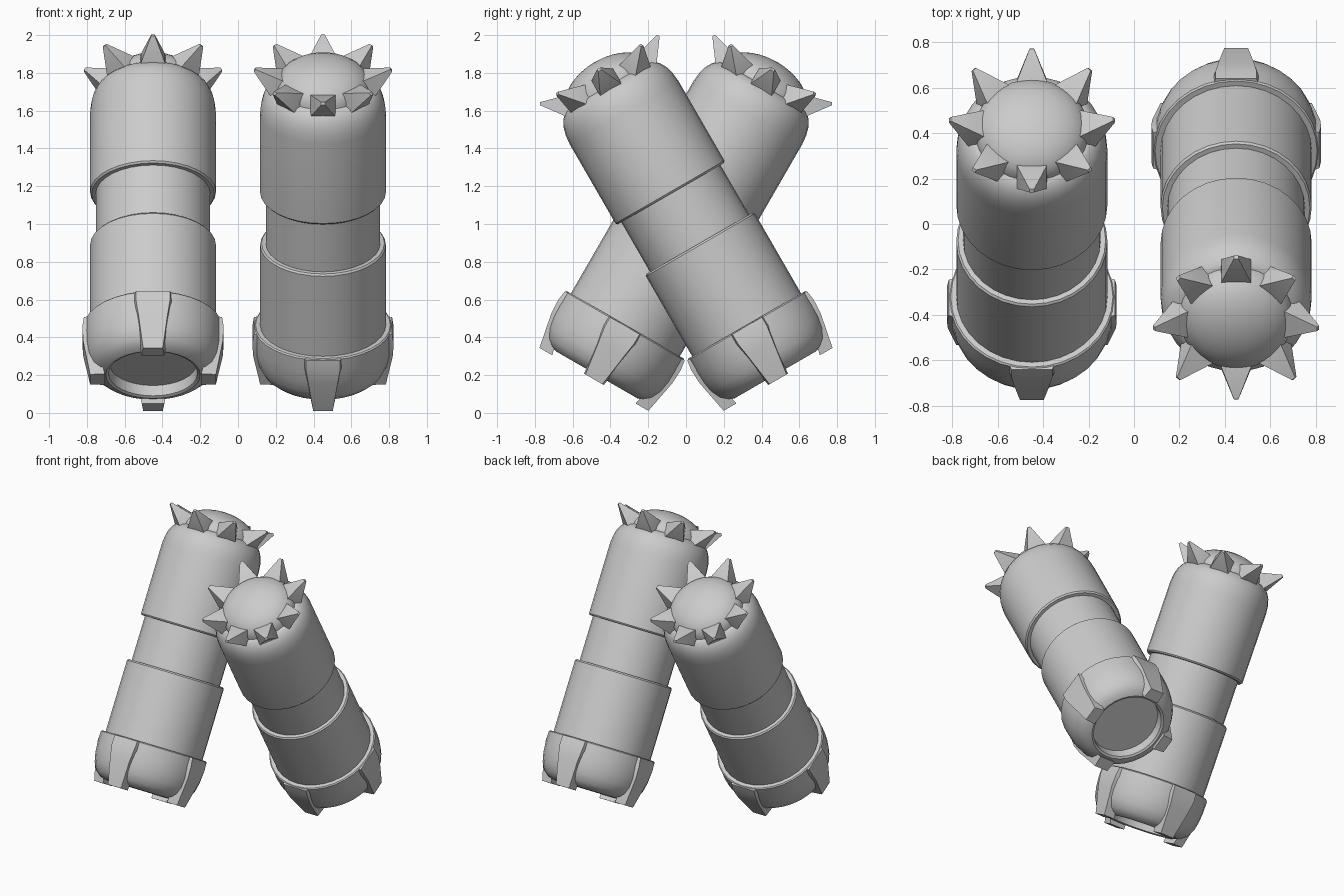
import bpy, bmesh, math
from mathutils import Matrix, Vector

if "Cube" in bpy.data.objects:
    bpy.data.objects.remove(bpy.data.objects["Cube"])

SEG = 32
grey = bpy.data.materials.new("plain grey")
grey.diffuse_color = (0.6, 0.6, 0.6, 1)
grey.use_nodes = True
grey.node_tree.nodes["Principled BSDF"].inputs["Base Color"].default_value = grey.diffuse_color

# Tilted axis of the first canister; the second is the same turned half round
TILT = (Matrix.Translation((0.45, 0, 0)) @ Matrix.Rotation(math.radians(30), 4, 'X')
        @ Matrix.Translation((0, 0.511, 0)))
PLACES = [("right", TILT), ("left", Matrix.Rotation(math.pi, 4, 'Z') @ TILT)]


def finish(bm, name, angle):
    bmesh.ops.recalc_face_normals(bm, faces=bm.faces)
    mesh = bpy.data.meshes.new(name)
    bm.to_mesh(mesh)
    bm.free()
    mesh.materials.append(grey)
    for side, mat in PLACES:
        ob = bpy.data.objects.new(side + "_" + name, mesh)
        bpy.context.collection.objects.link(ob)
        ob.matrix_world = mat
    bpy.ops.object.select_all(action='DESELECT')
    ob.select_set(True)
    bpy.context.view_layer.objects.active = ob
    bpy.ops.object.shade_smooth_by_angle(angle=math.radians(angle))


def lathe(name, profile, angle=32):
    """Spin (radius, height) points about the canister axis."""
    bm = bmesh.new()
    vs = [bm.verts.new((r, 0, z)) for r, z in profile]
    es = [bm.edges.new(p) for p in zip(vs, vs[1:])]
    bmesh.ops.spin(bm, geom=vs + es, cent=(0, 0, 0), axis=(0, 0, 1),
                   angle=math.tau, steps=SEG, use_duplicate=False)
    bmesh.ops.remove_doubles(bm, verts=bm.verts, dist=0.0005)
    finish(bm, name, angle)


def loft(bm, rings, turn):
    """Join rings of four corners into a solid, turned about the axis."""
    rot = Matrix.Rotation(turn, 3, 'Z')
    vr = [[bm.verts.new(rot @ Vector(c)) for c in ring] for ring in rings]
    bm.faces.new(vr[0])
    bm.faces.new(vr[-1])
    for a, b in zip(vr, vr[1:]):
        for i in range(4):
            j = (i + 1) % 4
            bm.faces.new((a[i], a[j], b[j], b[i]))


# Base cup with rounded underside and a recessed floor
lathe("base_cup", [(0, 0.005), (0.23, 0.005), (0.235, -0.055), (0.25, -0.062),
                   (0.285, -0.05), (0.32, -0.02), (0.345, 0.03), (0.358, 0.09),
                   (0.364, 0.16), (0.364, 0.236), (0.357, 0.243), (0.3, 0.243)])

# Lower sleeve, narrow neck and upper sleeve
lathe("lower_sleeve", [(0.32, 0.2), (0.333, 0.2), (0.333, 0.732), (0.325, 0.742), (0.29, 0.742)])
lathe("neck", [(0.303, 0.7), (0.303, 1.09)])
lathe("upper_sleeve", [(0.29, 1.045), (0.325, 1.045), (0.333, 1.055), (0.333, 1.54),
                       (0.328, 1.59), (0.316, 1.635), (0.297, 1.67), (0.272, 1.695),
                       (0.25, 1.705), (0.2, 1.705)])

# Domed top
lathe("dome", [(0.252 * math.cos(t), 1.70 + 0.15 * math.sin(t))
               for t in [i * math.pi / 16 for i in range(9)]], 60)

# Four feet clasping the base cup
bm = bmesh.new()
feet = [(0.238, 0.33, 0.366, 0.09), (0.18, 0.33, 0.374, 0.09), (0.10, 0.30, 0.370, 0.078),
        (-0.09, 0.255, 0.333, 0.052)]
for k in range(4):
    loft(bm, [[(ri, -w * 1.15, z), (ro, -w, z), (ro, w, z), (ri, w * 1.15, z)]
              for z, ri, ro, w in feet], k * math.pi / 2)
finish(bm, "feet", 25)

# Ring of eight blunt spikes
bm = bmesh.new()
out = Vector((0.826, 0, 0.563))
up = Vector((-0.563, 0, 0.826))
root = Vector((0.25, 0, 1.728))
side = Vector((0, 1, 0))
for k in range(8):
    rings = []
    for d, w, h in [(-0.03, 0.068, 0.058), (0, 0.064, 0.055), (0.135, 0.01, 0.008)]:
        rings.append([root + out * d + side * (w * a) + up * (h * b)
                      for a, b in ((-1, -1), (1, -1), (1, 1), (-1, 1))])
    loft(bm, rings, k * math.pi / 4)
finish(bm, "spikes", 20)
